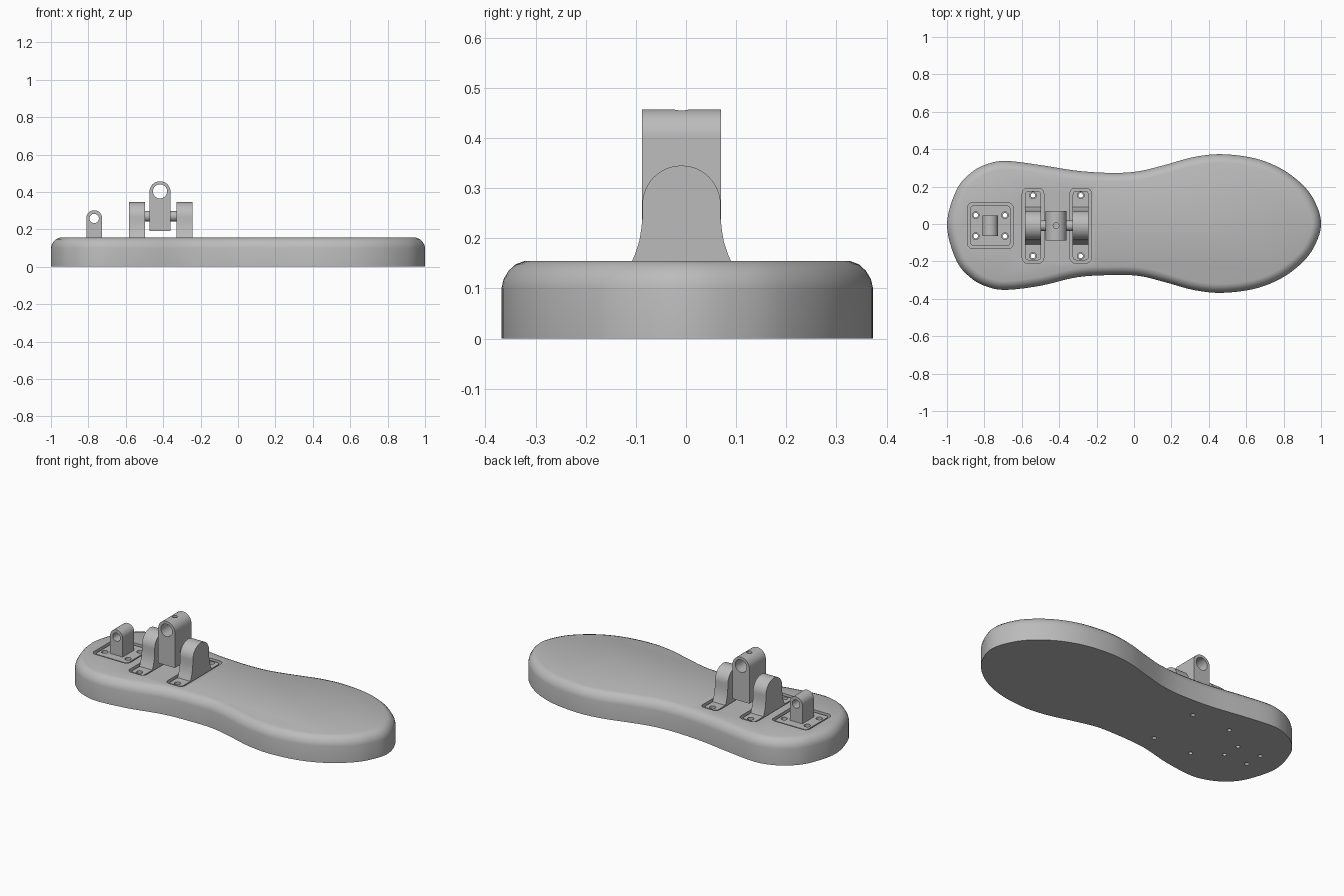
import bpy
import bmesh
from math import sin, cos, pi, radians
from mathutils import Vector

old = bpy.data.objects.get("Cube")
if old:
    bpy.data.objects.remove(old, do_unlink=True)

grey = bpy.data.materials.new("plain_grey")
grey.use_nodes = True
colour = (0.5, 0.5, 0.5, 1)
grey.diffuse_color = colour
grey.node_tree.nodes["Principled BSDF"].inputs["Base Color"].default_value = colour

MID = -0.009      # y of the shared hardware centre line
TOP = 0.155       # top of the sole
FLOOR = 0.125     # floor of the plate pockets
PLATE = 0.149     # top of the plates


def loft(name, rings):
    """Solid through equally long rings of 3D points, capped at both ends."""
    bm = bmesh.new()
    loops = [[bm.verts.new(p) for p in ring] for ring in rings]
    n = len(loops[0])
    for a, b in zip(loops, loops[1:]):
        for i in range(n):
            j = (i + 1) % n
            bm.faces.new((a[i], a[j], b[j], b[i]))
    bm.faces.new(loops[0])
    bm.faces.new(loops[-1])
    bmesh.ops.recalc_face_normals(bm, faces=bm.faces)
    mesh = bpy.data.meshes.new(name)
    bm.to_mesh(mesh)
    bm.free()
    mesh.materials.append(grey)
    obj = bpy.data.objects.new(name, mesh)
    bpy.context.collection.objects.link(obj)
    return obj


def prism(name, outline, axis, lo, hi):
    place = {"x": lambda a, b, h: (h, a, b),
             "y": lambda a, b, h: (a, h, b),
             "z": lambda a, b, h: (a, b, h)}[axis]
    return loft(name, [[place(a, b, h) for a, b in outline] for h in (lo, hi)])


def arc(cx, cy, r, start, end, steps):
    span = [start + (end - start) * i / steps for i in range(steps + 1)]
    return [(cx + r * cos(t), cy + r * sin(t)) for t in span]


def rod(name, a, b, r, axis, lo, hi):
    return prism(name, arc(a, b, r, 0, 2 * pi, 32)[:-1], axis, lo, hi)


def rounded(cx, cy, w, d, r):
    pts = []
    for k, (sx, sy) in enumerate([(1, 1), (-1, 1), (-1, -1), (1, -1)]):
        pts += arc(cx + sx * (w / 2 - r), cy + sy * (d / 2 - r), r,
                   k * pi / 2, (k + 1) * pi / 2, 5)
    return pts


def arch(cx, half, base, top):
    """Upright with a half-round head."""
    return [(cx - half, base), (cx + half, base)] + arc(cx, top - half, half, 0, pi, 24)


def cut(obj, cutters):
    for c in cutters:
        c.hide_render = True
        mod = obj.modifiers.new("cut", "BOOLEAN")
        mod.operation = "DIFFERENCE"
        mod.solver = "EXACT"
        mod.object = c
    bpy.context.view_layer.update()
    done = obj.evaluated_get(bpy.context.evaluated_depsgraph_get())
    mesh = bpy.data.meshes.new_from_object(done)
    obj.modifiers.clear()
    obj.data = mesh
    for c in cutters:
        bpy.data.objects.remove(c, do_unlink=True)


def spline(points, steps):
    """Closed Catmull-Rom curve."""
    pts = [Vector(p) for p in points]
    n = len(pts)
    out = []
    for i in range(n):
        p0, p1, p2, p3 = (pts[(i + k) % n] for k in (-1, 0, 1, 2))
        for s in range(steps):
            t = s / steps
            out.append(0.5 * (2 * p1 + (p2 - p0) * t
                              + (2 * p0 - 5 * p1 + 4 * p2 - p3) * t ** 2
                              + (3 * p1 - p0 - 3 * p2 + p3) * t ** 3))
    return out


# Sole: footprint outline with a rounded upper rim
left_edge = [(0.98, 0.09), (0.92, 0.19), (0.8, 0.288), (0.65, 0.35), (0.47, 0.373),
             (0.32, 0.358), (0.17, 0.317), (0.03, 0.283), (-0.11, 0.273), (-0.3, 0.284),
             (-0.5, 0.315), (-0.68, 0.337), (-0.78, 0.322), (-0.87, 0.275), (-0.95, 0.18)]
right_edge = [(x, -y - (0.015 if x < -0.4 else 0) + (0.005 if x > 0 else 0))
              for x, y in reversed(left_edge)]
outline = spline([(1, 0)] + left_edge + [(-1, -0.005)] + right_edge, 6)
count = len(outline)
inward = []
for i in range(count):
    d = (outline[(i + 1) % count] - outline[i - 1]).normalized()
    inward.append(Vector((-d.y, d.x)))
rim = [(0, 0), (0, 0.1), (0.004, 0.118), (0.014, 0.135), (0.028, 0.148), (0.047, TOP)]
sole = loft("sole", [[(*(p + q * inset), z) for p, q in zip(outline, inward)]
                     for inset, z in rim])

# Plates sunk in the sole: name, centre x, width, depth, screw positions
ARCH_X = {"rear": -0.54, "front": -0.285}
plates = [("heel_plate", -0.768, 0.215, 0.215,
           [(-0.768 + sx * 0.078, MID + sy * 0.056) for sx in (-1, 1) for sy in (-1, 1)])]
for key, x in ARCH_X.items():
    plates.append((key + "_plate", x, 0.085, 0.37,
                   [(x, MID + sy * 0.162) for sy in (-1, 1)]))

sole_cutters = []
for name, x, w, d, screws in plates:
    plate = prism(name, rounded(x, MID, w, d, 0.018), "z", FLOOR, PLATE)
    cut(plate, [rod("hole", a, b, 0.018, "z", 0, 0.3) for a, b in screws])
    sole_cutters.append(prism("pocket", rounded(x, MID, w + 0.03, d + 0.03, 0.028),
                              "z", FLOOR, 0.3))
    sole_cutters += [rod("hole", a, b, 0.012, "z", -0.1, 0.14) for a, b in screws]
cut(sole, sole_cutters)

# Pair of arched supports with flared feet
flare = [(0.103, PLATE - 0.005), (0.092, 0.17), (0.084, 0.195), (0.08, 0.22), (0.078, 0.24)]
support = ([(MID + a, z) for a, z in flare]
           + arc(MID, 0.267, 0.078, 0, pi, 28)
           + [(MID - a, z) for a, z in reversed(flare)])
for key, x in ARCH_X.items():
    prism(key + "_support", support, "x", x - 0.043, x + 0.043)

# Axle between the supports
rod("axle", MID, 0.27, 0.028, "x", ARCH_X["rear"] + 0.02, ARCH_X["front"] - 0.02)

# Pivot block on the axle, with a cross hole and a set-screw hole in its head
block = prism("pivot_block", arch(-0.417, 0.056, 0.19, 0.457), "y", MID - 0.079, MID + 0.079)
cut(block, [rod("hole", -0.417, 0.403, 0.038, "y", -0.3, 0.3),
            rod("hole", -0.417, MID, 0.015, "z", 0.41, 0.6)])

# Heel lug with a cross hole
lug = prism("heel_lug", arch(-0.769, 0.042, PLATE - 0.005, 0.302), "y", MID - 0.055, MID + 0.055)
cut(lug, [rod("hole", -0.769, 0.258, 0.025, "y", -0.3, 0.3)])

# Smooth the curved walls, keep the edges sharp
bpy.ops.object.select_all(action="DESELECT")
for obj in bpy.context.collection.objects:
    if obj.type == "MESH" and grey.name in obj.data.materials:
        obj.select_set(True)
        bpy.context.view_layer.objects.active = obj
bpy.ops.object.shade_smooth_by_angle(angle=radians(30))
